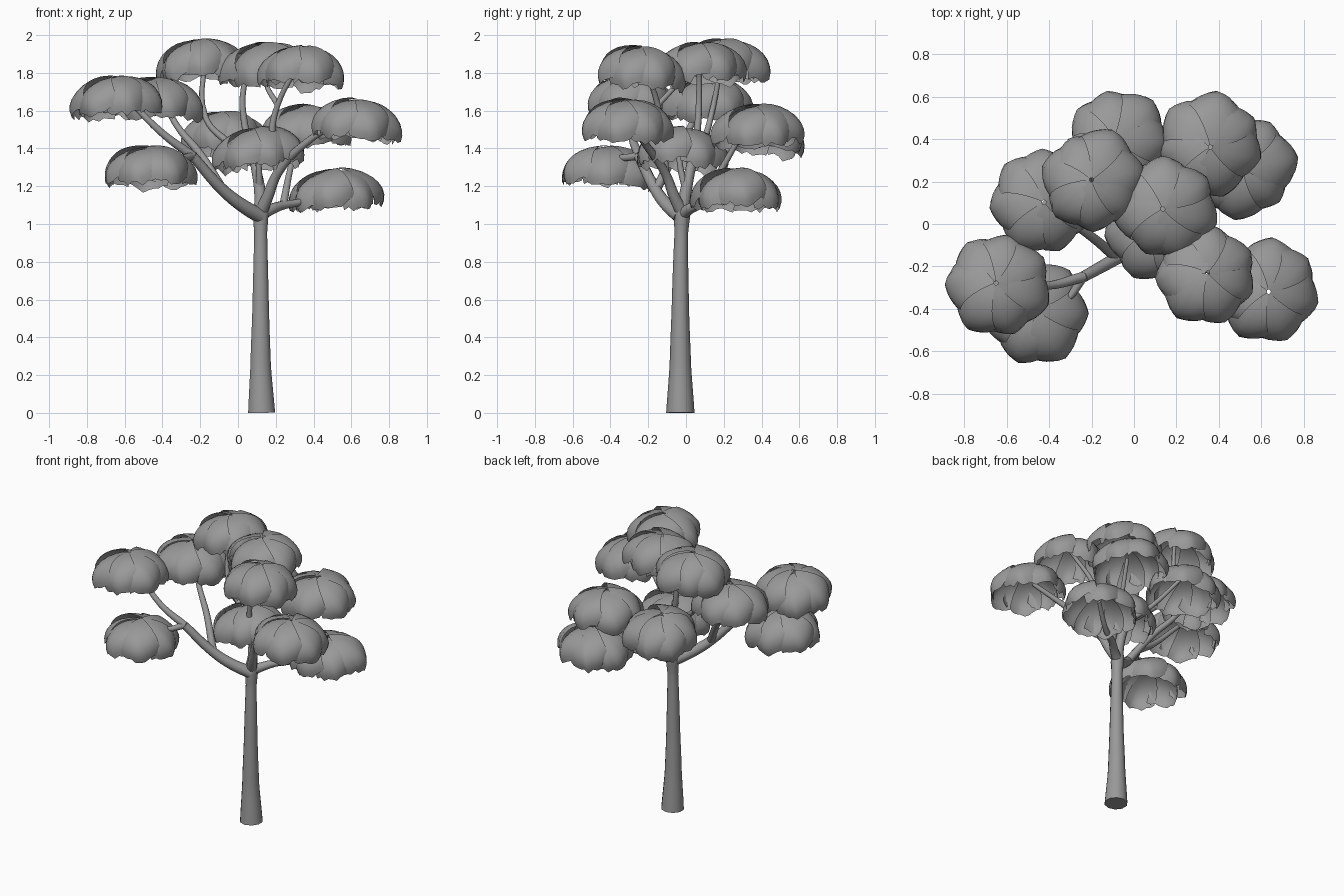
import bpy, bmesh, math, random
from mathutils import Matrix, Vector

cube = bpy.data.objects.get("Cube")
if cube:
    bpy.data.objects.remove(cube, do_unlink=True)

random.seed(7)
grey = bpy.data.materials.new("plain grey")
grey.use_nodes = True
colour = (0.32, 0.32, 0.32, 1)
grey.diffuse_color = colour
grey.node_tree.nodes["Principled BSDF"].inputs["Base Color"].default_value = colour


def add_object(name, mesh):
    mesh.materials.clear()
    mesh.materials.append(grey)
    mesh.polygons.foreach_set("use_smooth", [True] * len(mesh.polygons))
    ob = bpy.data.objects.new(name, mesh)
    bpy.context.collection.objects.link(ob)
    return ob


def tube(name, points, start, end, radii=None):
    """Tapered round limb through the given points."""
    curve = bpy.data.curves.new(name, "CURVE")
    curve.dimensions = "3D"
    curve.bevel_depth = 1
    curve.bevel_resolution = 3
    curve.resolution_u = 5
    curve.use_fill_caps = True
    spline = curve.splines.new("BEZIER")
    spline.bezier_points.add(len(points) - 1)
    for i, (bp, p) in enumerate(zip(spline.bezier_points, points)):
        bp.co = p
        bp.handle_left_type = bp.handle_right_type = "AUTO"
        bp.radius = radii[i] if radii else start + (end - start) * i / (len(points) - 1)
    helper = bpy.data.objects.new(name + "_path", curve)
    bpy.context.collection.objects.link(helper)
    bpy.context.view_layer.update()
    graph = bpy.context.evaluated_depsgraph_get()
    mesh = bpy.data.meshes.new_from_object(helper.evaluated_get(graph))
    bpy.data.objects.remove(helper, do_unlink=True)
    return add_object(name, mesh)


def leaf_clump(name, centre, leaves=7, cols=10, rows=9):
    """Open dome of overlapping, pointed, drooping leaves with ragged rims."""
    bm = bmesh.new()
    turn = random.uniform(0, math.tau)
    for k in range(leaves):
        heading = turn + math.tau * k / leaves + random.uniform(-0.1, 0.1)
        reach = random.uniform(0.235, 0.262)
        lift = random.uniform(-0.006, 0.012)
        grid = []
        for c in range(cols + 1):
            v = 2 * c / cols - 1
            rim = 1.88 - 0.22 * abs(v) + random.uniform(-0.1, 0.1)
            column = []
            for r in range(rows + 1):
                t = r / rows
                phi = 0.04 + (rim - 0.04) * t
                angle = heading + 0.62 * v + 0.3 * t
                radius = reach * math.sin(phi) * (1 - 0.17 * abs(v) * t)
                z = 0.163 * math.cos(phi) + lift + 0.022 * v * math.sin(phi)
                column.append(bm.verts.new((radius * math.cos(angle), radius * math.sin(angle), z)))
            grid.append(column)
        for a, b in zip(grid, grid[1:]):
            for r in range(rows):
                bm.faces.new((a[r], a[r + 1], b[r + 1], b[r]))
    tilt = Matrix.Rotation(random.uniform(-0.1, 0.1), 4, "X") @ Matrix.Rotation(random.uniform(-0.1, 0.1), 4, "Y")
    bm.transform(Matrix.Translation(Vector(centre)) @ tilt)
    mesh = bpy.data.meshes.new(name)
    bm.to_mesh(mesh)
    bm.free()
    return add_object(name, mesh)


# Trunk, flared at the foot and at the fork
tube("trunk", [(0.125, -0.03, 0), (0.12, -0.03, 0.25), (0.12, -0.03, 0.55),
               (0.12, -0.025, 0.95), (0.12, -0.02, 1.06), (0.12, -0.015, 1.14)],
     0, 0, radii=[0.075, 0.057, 0.046, 0.036, 0.044, 0.03])

# Right-hand limb and its three forks
low_fork = (-0.08, -0.16, 1.18)
high_fork = (-0.24, -0.25, 1.36)
tube("right_limb", [(0.12, -0.03, 1.04), (0.02, -0.1, 1.1), low_fork, high_fork], 0.04, 0.026)
tube("right_outer_branch", [high_fork, (-0.4, -0.29, 1.48), (-0.6, -0.28, 1.68)], 0.025, 0.014)
tube("right_low_branch", [high_fork, (-0.31, -0.35, 1.35), (-0.42, -0.43, 1.37)], 0.022, 0.012)
tube("right_back_branch", [low_fork, (-0.2, -0.06, 1.37), (-0.33, 0.03, 1.53), (-0.42, 0.1, 1.72)], 0.026, 0.013)

# Middle limb and the branches to the crown
mid_fork = (0.09, 0.03, 1.32)
tube("middle_limb", [(0.12, -0.02, 1.05), (0.115, 0.0, 1.18), mid_fork], 0.036, 0.026)
tube("crown_back_branch", [mid_fork, (-0.05, 0.09, 1.43), (-0.17, 0.13, 1.56), (-0.17, 0.2, 1.92)], 0.022, 0.012)
tube("crown_middle_branch", [mid_fork, (0.04, 0.06, 1.5), (0.03, 0.07, 1.72), (0.1, 0.07, 1.9)], 0.022, 0.012)
tube("back_branch", [mid_fork, (0.03, 0.2, 1.38), (-0.07, 0.38, 1.54)], 0.02, 0.012)
tube("front_branch", [(0.115, 0, 1.18), (0.11, -0.03, 1.3), (0.1, -0.04, 1.45)], 0.02, 0.012)

# Left-hand limbs
left_fork = (0.21, -0.11, 1.27)
tube("left_limb", [(0.12, -0.02, 1.06), (0.155, -0.06, 1.14), left_fork, (0.36, -0.22, 1.43), (0.58, -0.31, 1.57)], 0.036, 0.014)
tube("crown_left_branch", [left_fork, (0.18, -0.13, 1.48), (0.21, -0.15, 1.63), (0.33, -0.23, 1.86)], 0.022, 0.012)
tube("crown_twig", [(0.21, -0.15, 1.63), (0.15, -0.05, 1.74), (0.14, 0.03, 1.86)], 0.015, 0.01)
back_fork = (0.24, 0.07, 1.1)
tube("left_back_limb", [(0.12, -0.02, 1.05), (0.18, 0.02, 1.08), back_fork, (0.34, 0.13, 1.12), (0.5, 0.25, 1.22)], 0.034, 0.013)
tube("left_back_branch", [back_fork, (0.27, 0.17, 1.26), (0.34, 0.34, 1.56)], 0.022, 0.012)

# Leaf clumps: centre x, y and the height of the top
clumps = {
    "right_outer": (-0.64, -0.29, 1.79), "right_low": (-0.47, -0.42, 1.42),
    "right_back": (-0.43, 0.11, 1.78), "crown_back": (-0.19, 0.2, 1.99),
    "back": (-0.08, 0.39, 1.6), "left_low": (0.52, 0.27, 1.3),
    "left_back": (0.36, 0.37, 1.64), "crown_middle": (0.15, 0.08, 1.97),
    "crown_left": (0.34, -0.24, 1.95), "left_outer": (0.62, -0.32, 1.67),
    "front": (0.11, -0.03, 1.52),
}
for part, (x, y, top) in clumps.items():
    leaf_clump(part + "_leaves", (x, y, top - 0.178))
